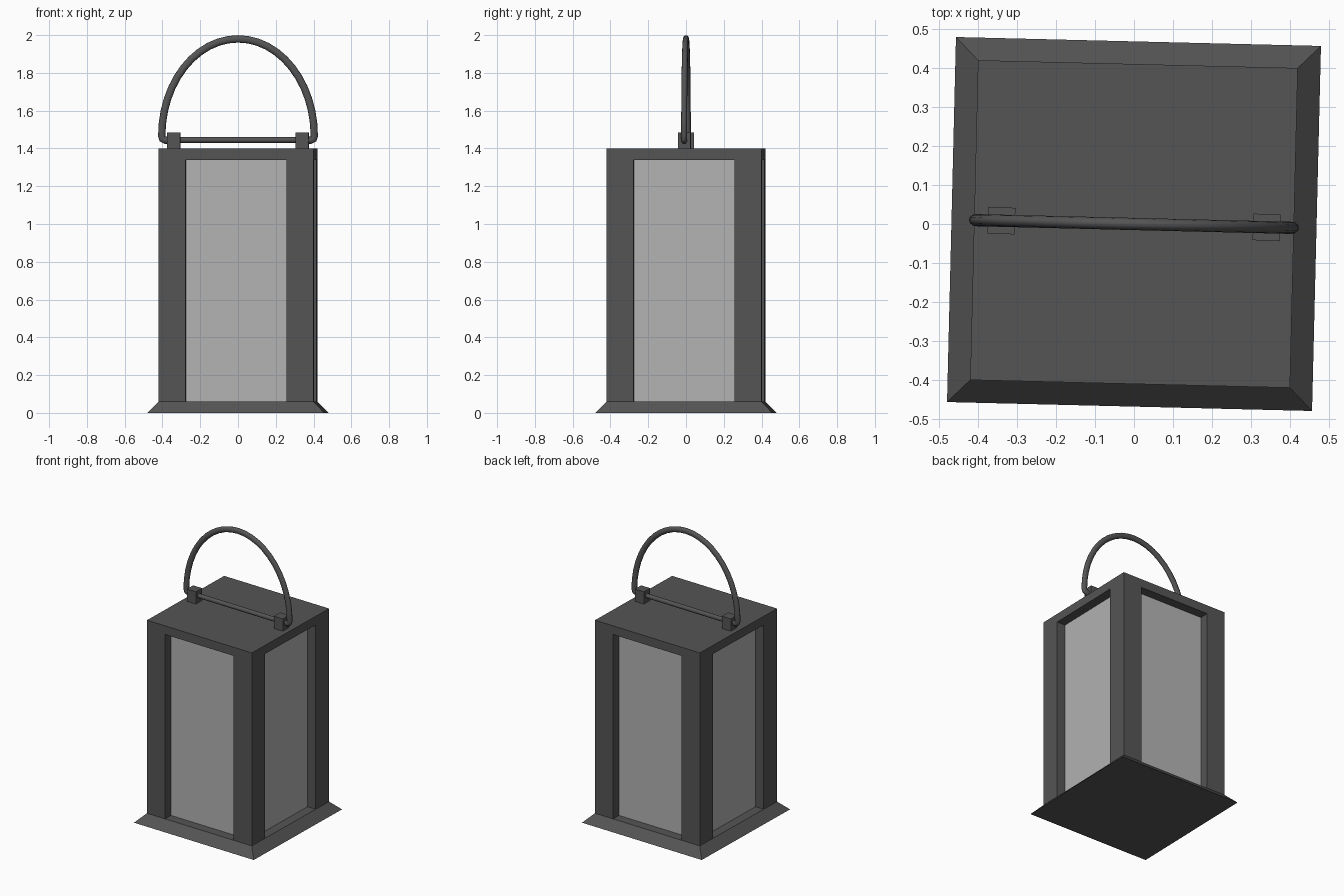
import bpy, bmesh, math
from mathutils import Matrix

if "Cube" in bpy.data.objects:
    bpy.data.objects.remove(bpy.data.objects["Cube"])

TURN = Matrix.Rotation(math.radians(-1.4), 4, 'Z')   # whole lantern sits slightly turned

def material(name, v):
    m = bpy.data.materials.new(name)
    m.diffuse_color = (v, v, v, 1)
    m.use_nodes = True
    m.node_tree.nodes["Principled BSDF"].inputs["Base Color"].default_value = m.diffuse_color
    return m

METAL = material("dark_metal", 0.09)
GLASS = material("frosted_glass", 0.45)

def add(name, bm, mat):
    me = bpy.data.meshes.new(name)
    bm.to_mesh(me)
    bm.free()
    me.materials.append(mat)
    ob = bpy.data.objects.new(name, me)
    bpy.context.collection.objects.link(ob)
    ob.matrix_world = TURN
    return ob

def box(name, x, y, z, mat=METAL, taper=0.0):
    """Box from (min, max) ranges; taper pulls the top edges inwards."""
    bm = bmesh.new()
    bmesh.ops.create_cube(bm, size=1)
    for v in bm.verts:
        top = v.co.z > 0
        sx, sy = (1 if v.co.x > 0 else -1), (1 if v.co.y > 0 else -1)
        v.co = (x[sx > 0] - sx * taper * top, y[sy > 0] - sy * taper * top, z[top])
    return add(name, bm, mat)

def tube(name, pts, radius, flat=1.0):
    """Round bar along a path in the xz plane."""
    cu = bpy.data.curves.new(name, 'CURVE')
    cu.dimensions = '3D'
    cu.bevel_depth = radius
    cu.bevel_resolution = 4
    cu.use_fill_caps = True
    sp = cu.splines.new('POLY')
    sp.points.add(len(pts) - 1)
    for p, (px, pz) in zip(sp.points, pts):
        p.co = (px, 0, pz, 1)
    cu.materials.append(METAL)
    ob = bpy.data.objects.new(name, cu)
    bpy.context.collection.objects.link(ob)
    bpy.context.view_layer.objects.active = ob
    ob.select_set(True)
    bpy.ops.object.convert(target='MESH')
    ob = bpy.context.view_layer.objects.active
    bpy.ops.object.shade_smooth_by_angle(angle=math.radians(40))
    ob.matrix_world = TURN @ Matrix.Diagonal((1, flat, 1, 1))
    ob.select_set(False)

H, P, G = 0.41, 0.268, 0.346      # body half width, opening half width, pane face
Z0, Z1, Z2 = 0.06, 1.34, 1.40

# Flared base and roof
box("base", (-0.468, 0.468), (-0.468, 0.468), (0, Z0), taper=0.058)
box("roof", (-H, H), (-H, H), (Z1, Z2))

# Corner posts
for sx in (-1, 1):
    for sy in (-1, 1):
        box("corner_post", sorted((sx * P, sx * H)), sorted((sy * P, sy * H)), (Z0, Z1))

# Recessed panes
for s in (-1, 1):
    d = sorted((s * G, s * (G - 0.02)))
    box("pane_y", (-P, P), d, (Z0, Z1), GLASS)
    box("pane_x", d, (-P, P), (Z0, Z1), GLASS)

# Handle brackets and the rod between them
for s in (-1, 1):
    box("handle_bracket", (s * 0.34 - 0.035, s * 0.34 + 0.035), (-0.034, 0.034), (Z2, 1.485))
tube("handle_rod", [(-0.34, 1.445), (0.34, 1.445)], 0.015)

# Arched carrying handle with ends hooked into the brackets
hook = [(0.34, 1.444), (0.385, 1.444), (0.4, 1.45)]
arch = [(0.404 * math.cos(a), 1.465 + 0.515 * math.sin(a))
        for a in (math.pi * i / 24 for i in range(25))]
tube("handle", hook + arch + [(-x, z) for x, z in reversed(hook)], 0.0195, 0.8)
